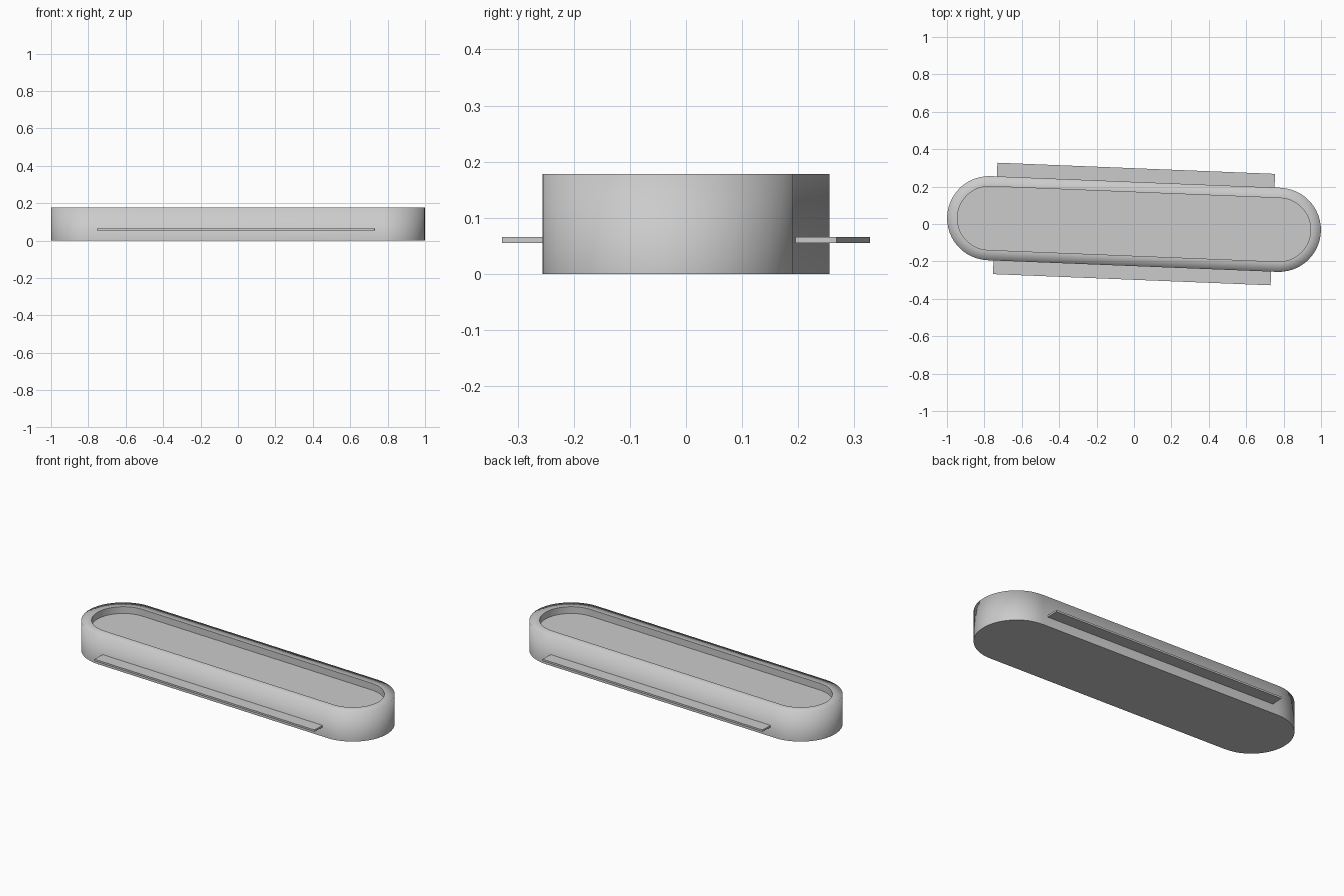
import bpy, bmesh
from math import sin, cos, pi, radians
from mathutils import Matrix

if "Cube" in bpy.data.objects:
    bpy.data.objects.remove(bpy.data.objects["Cube"])

TILT = radians(-2.3)      # whole model is turned slightly about z
HALF = 0.775              # distance from centre to each end-arc centre
SEG = 24                  # segments per rounded end
ROT = Matrix.Rotation(TILT, 4, 'Z')


def finish(bm, name):
    bmesh.ops.recalc_face_normals(bm, faces=bm.faces[:])
    bmesh.ops.transform(bm, matrix=ROT, verts=bm.verts[:])
    mesh = bpy.data.meshes.new(name)
    bm.to_mesh(mesh)
    bm.free()
    obj = bpy.data.objects.new(name, mesh)
    bpy.context.collection.objects.link(obj)
    return obj


def stadium(bm, r, z):
    ring = []
    for cx, start in ((HALF, -pi / 2), (-HALF, pi / 2)):
        for i in range(SEG + 1):
            a = start + pi * i / SEG
            ring.append(bm.verts.new((cx + r * cos(a), r * sin(a), z)))
    return ring


# Tray body: outer wall, flat rim, inner wall, recessed floor and base
bm = bmesh.new()
profile = [(0.225, 0), (0.225, 0.178), (0.17, 0.178), (0.17, 0.138)]
rings = [stadium(bm, r, z) for r, z in profile]
n = len(rings[0])
for lo, hi in zip(rings, rings[1:]):
    for i in range(n):
        j = (i + 1) % n
        bm.faces.new((lo[i], lo[j], hi[j], hi[i])).smooth = True
bm.faces.new(rings[0][::-1])
bm.faces.new(rings[-1])
# All rings are crisp except the softly shaded outer rim edge
for k in (0, 2, 3):
    for i in range(n):
        bm.edges.get((rings[k][i], rings[k][(i + 1) % n])).smooth = False
finish(bm, "tray_body")

# Thin plate passing through the body, showing as a flange on both sides
bm = bmesh.new()
bmesh.ops.create_cube(bm, size=1, matrix=Matrix.Translation((0, 0, 0.0605))
                      @ Matrix.Diagonal((1.486, 0.596, 0.011, 1)))
finish(bm, "side_flange_plate")
